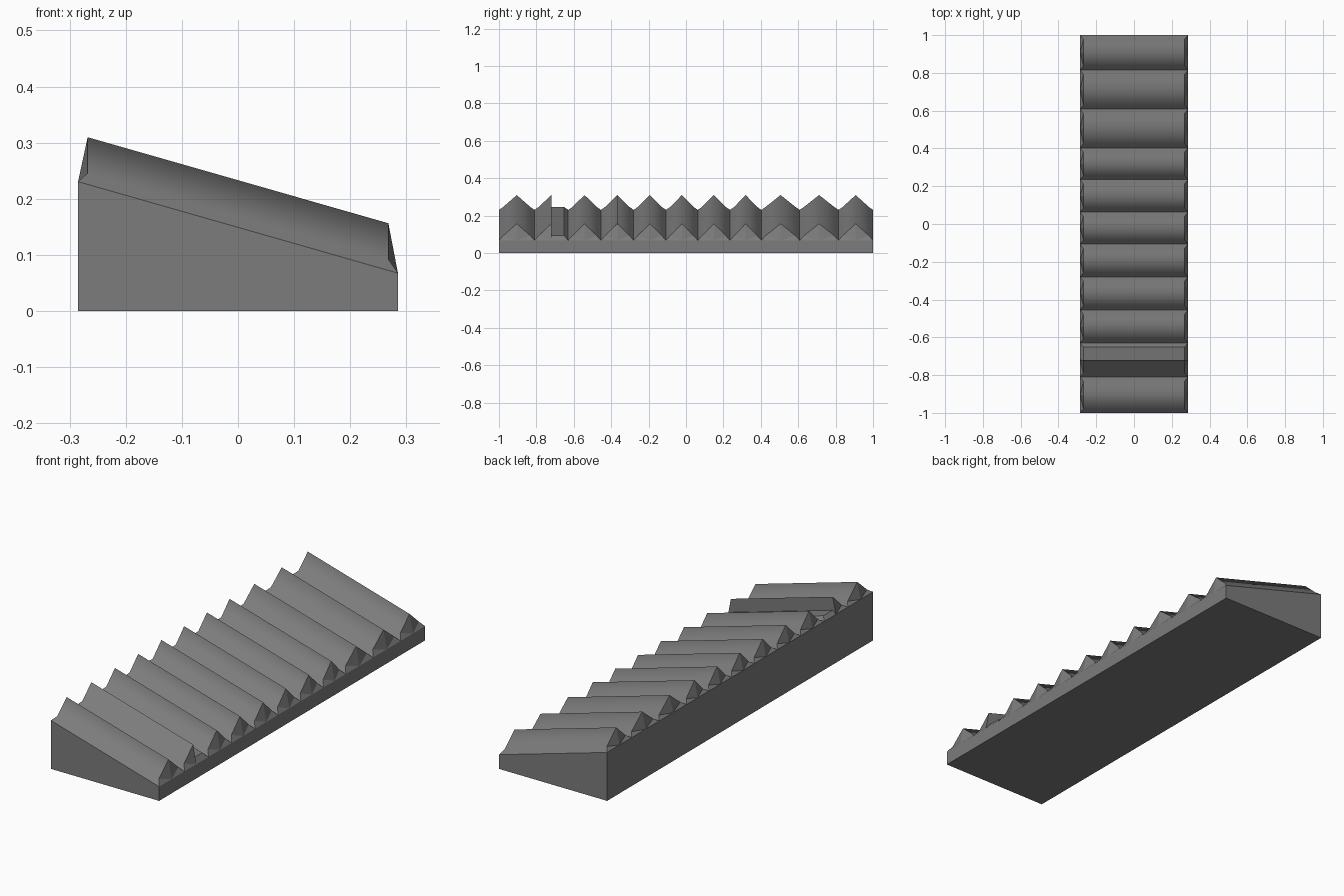
import bpy, bmesh

cube = bpy.data.objects.get("Cube")
if cube:
    bpy.data.objects.remove(cube, do_unlink=True)

# One grey material for everything
GREY = (0.2, 0.2, 0.2, 1)
mat = bpy.data.materials.new("slate_grey")
mat.use_nodes = True
mat.diffuse_color = GREY
mat.node_tree.nodes["Principled BSDF"].inputs["Base Color"].default_value = GREY

HALF = 0.285      # half width of the base
INNER = 0.268     # half width of the ridge crests
LIP = 0.022       # width of the low lip beside each valley


def slope(x):
    """Height of the slanted top of the base."""
    return 0.149 - 0.286 * x


def finish(bm, name):
    bmesh.ops.recalc_face_normals(bm, faces=bm.faces)
    mesh = bpy.data.meshes.new(name)
    bm.to_mesh(mesh)
    bm.free()
    mesh.materials.append(mat)
    obj = bpy.data.objects.new(name, mesh)
    bpy.context.collection.objects.link(obj)
    return obj


# Wedge base: side profile extruded along y
bm = bmesh.new()
profile = [(-HALF, 0), (HALF, 0), (HALF, slope(HALF)), (-HALF, slope(-HALF))]
face = bm.faces.new([bm.verts.new((x, -1, z)) for x, z in profile])
ext = bmesh.ops.extrude_face_region(bm, geom=[face])
moved = [v for v in ext["geom"] if isinstance(v, bmesh.types.BMVert)]
bmesh.ops.translate(bm, verts=moved, vec=(0, 2, 0))
finish(bm, "wedge_base")


def ridge(name, y0, y1, crest, broken=False):
    """Pointed ridge between two valleys, with a folded point at each end."""
    # (y, half width, height above the base)
    section = [(y0, HALF, 0), (y0 + LIP, INNER, 0.02), (crest, INNER, 0.084)]
    if broken:
        section.append((crest, INNER, 0.02))
    section += [(y1 - LIP, INNER, 0.02), (y1, HALF, 0)]
    bm = bmesh.new()
    rings = []
    for side in (-1, 1):
        ring = [bm.verts.new((side * w, y, slope(side * w) + h)) for y, w, h in section]
        middle = bm.verts.new((side * HALF, crest, slope(side * HALF)))
        for a, b in zip(ring, ring[1:]):
            bm.faces.new((middle, a, b))
        rings.append(ring)
    left, right = rings
    for i in range(len(section) - 1):
        f = bm.faces.new((left[i], right[i], right[i + 1], left[i + 1]))
        f.smooth = not broken
    finish(bm, name)


# Row of ridges; the second has its rear half broken away
valleys = [-1, -0.81, -0.63, -0.455, -0.28, -0.107, 0.063, 0.235, 0.403, 0.608, 0.815, 1]
for n, (y0, y1) in enumerate(zip(valleys, valleys[1:]), 1):
    ridge(f"ridge_{n}", y0, y1, (y0 + y1) / 2, broken=(n == 2))
